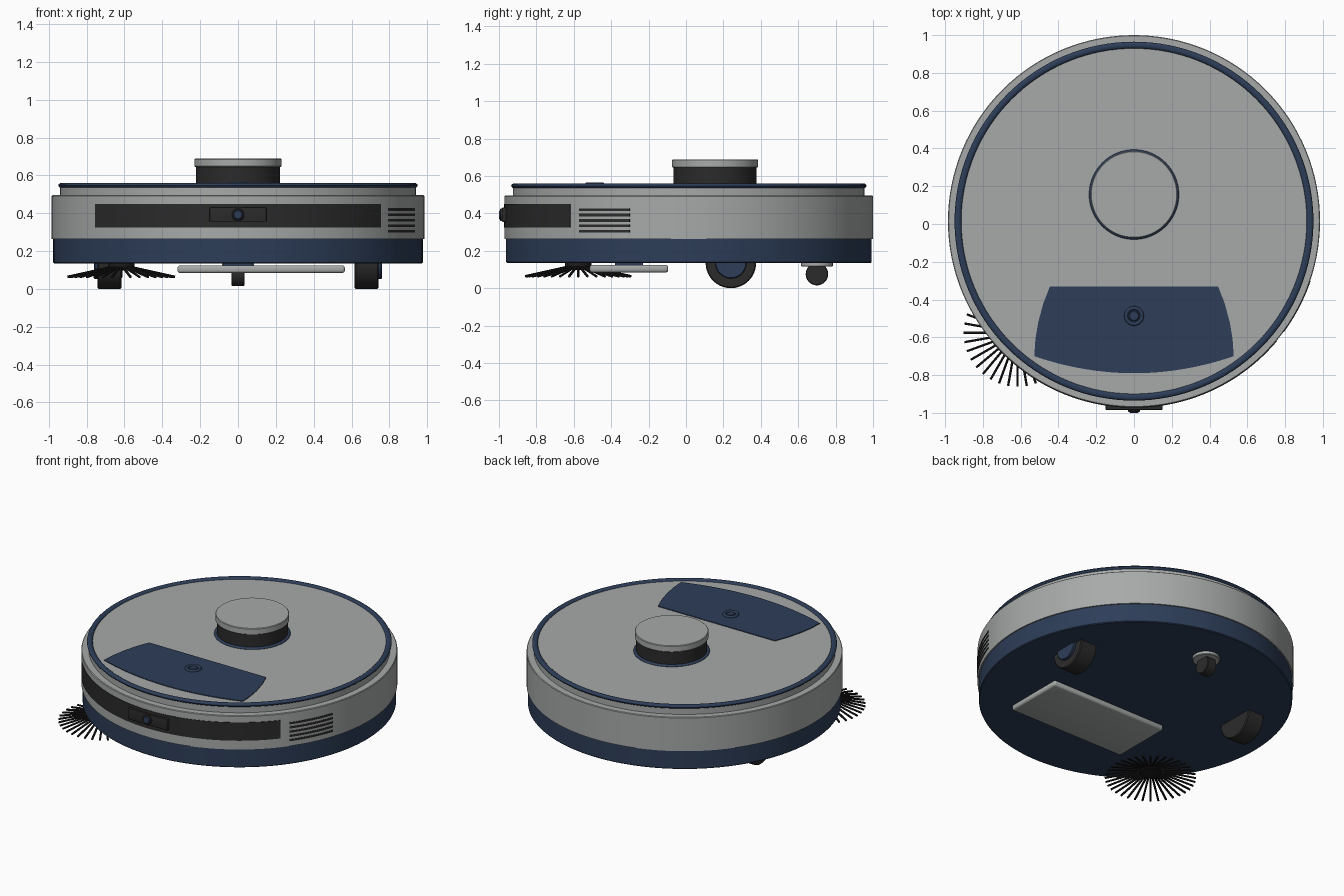
import bpy, bmesh, math
from math import sin, cos, radians, pi
from mathutils import Matrix, Vector

cube = bpy.data.objects.get("Cube")
if cube:
    bpy.data.objects.remove(cube, do_unlink=True)

CY = 0.015  # body axis sits slightly behind the origin


def material(name, rgb):
    m = bpy.data.materials.new(name)
    m.use_nodes = True
    m.diffuse_color = (*rgb, 1)
    m.node_tree.nodes["Principled BSDF"].inputs["Base Color"].default_value = (*rgb, 1)
    return m


GREY = material("body grey", (0.39, 0.40, 0.40))
NAVY = material("navy blue", (0.026, 0.047, 0.098))
DARK = material("charcoal", (0.024, 0.024, 0.024))
BLACK = material("bristle black", (0.013, 0.011, 0.012))


def finish(name, bm, mat):
    bmesh.ops.recalc_face_normals(bm, faces=bm.faces)
    mesh = bpy.data.meshes.new(name)
    bm.to_mesh(mesh)
    bm.free()
    mesh.materials.append(mat)
    mesh.shade_smooth()
    mesh.set_sharp_from_angle(angle=radians(35))
    ob = bpy.data.objects.new(name, mesh)
    bpy.context.collection.objects.link(ob)
    return ob


def lathe(name, profile, mat, center=(0, CY, 0), axis="Z", steps=128, closed=False):
    """Revolve (radius, height) points about an axis through center."""
    bm = bmesh.new()
    vs = [bm.verts.new((r, 0, h)) for r, h in profile]
    pairs = list(zip(vs, vs[1:])) + ([(vs[-1], vs[0])] if closed else [])
    es = [bm.edges.new(p) for p in pairs]
    bmesh.ops.spin(bm, geom=vs + es, cent=(0, 0, 0), axis=(0, 0, 1),
                   angle=2 * pi, steps=steps, use_duplicate=False)
    bmesh.ops.remove_doubles(bm, verts=bm.verts, dist=0.0001)
    direction = {"X": (1, 0, 0), "-X": (-1, 0, 0), "-Y": (0, -1, 0), "Z": (0, 0, 1)}[axis]
    turn = Vector((0, 0, 1)).rotation_difference(Vector(direction)).to_matrix().to_4x4()
    bmesh.ops.transform(bm, matrix=Matrix.Translation(center) @ turn, verts=bm.verts)
    return finish(name, bm, mat)


def disc(name, r, h0, h1, mat, center, axis="Z", steps=48, bevel=0.004):
    b = bevel
    return lathe(name, [(0, h0), (r - b, h0), (r, h0 + b), (r, h1 - b), (r - b, h1), (0, h1)],
                 mat, center, axis, steps)


def ring(name, r, half_w, half_h, z, mat, center, steps=128):
    pts = [(r + half_w * cos(a * pi / 6), z + half_h * sin(a * pi / 6)) for a in range(12)]
    return lathe(name, pts, mat, center, "Z", steps, closed=True)


def box(name, lo, hi, mat, bevel=0.0):
    bm = bmesh.new()
    bmesh.ops.create_cube(bm, size=1)
    for v in bm.verts:
        v.co = [(a + b) / 2 + c * (b - a) for a, b, c in zip(lo, hi, v.co)]
    if bevel:
        bmesh.ops.bevel(bm, geom=bm.edges[:], offset=bevel, segments=3, profile=0.5, affect="EDGES")
    return finish(name, bm, mat)


def prism(name, outline, z0, z1, mat):
    bm = bmesh.new()
    face = bm.faces.new([bm.verts.new((x, y, z0)) for x, y in outline])
    top = bmesh.ops.extrude_face_region(bm, geom=[face])["geom"]
    bmesh.ops.translate(bm, vec=(0, 0, z1 - z0),
                        verts=[g for g in top if isinstance(g, bmesh.types.BMVert)])
    return finish(name, bm, mat)


def wall_band(name, a0, a1, z0, z1, r0, r1, mat, n=32):
    """Curved plate hugging the round wall between two angles in degrees."""
    bm = bmesh.new()
    loops = []
    for i in range(n + 1):
        a = radians(a0 + (a1 - a0) * i / n)
        loops.append([bm.verts.new((r * cos(a), CY + r * sin(a), z))
                      for r, z in ((r0, z0), (r1, z0), (r1, z1), (r0, z1))])
    for p, q in zip(loops, loops[1:]):
        for k in range(4):
            bm.faces.new((p[k], p[k - 1], q[k - 1], q[k]))
    bm.faces.new(loops[0])
    bm.faces.new(loops[-1])
    return finish(name, bm, mat)


# Round body: navy base, grey shell with a stepped deck, navy trim ring
lathe("base", [(0, 0.135), (0.972, 0.135), (0.977, 0.14), (0.977, 0.27), (0, 0.27)], NAVY)
lathe("shell", [(0, 0.263), (0.985, 0.263), (0.985, 0.491), (0.981, 0.495), (0.94, 0.495),
                (0.94, 0.548), (0, 0.548)], GREY)
ring("trim_ring", 0.932, 0.018, 0.013, 0.547, NAVY, (0, CY, 0))

# Sensor turret
TURRET = (0, 0.156, 0)
ring("turret_collar", 0.225, 0.013, 0.010, 0.549, NAVY, TURRET)
disc("turret_drum", 0.222, 0.54, 0.65, DARK, TURRET, steps=96)
disc("turret_cap", 0.23, 0.645, 0.689, GREY, TURRET, steps=96)

# Bin lid on the deck, with bowed sides and front
side = [(0.445, -0.33), (0.48, -0.42), (0.507, -0.52), (0.522, -0.61), (0.528, -0.70)]
bow = [(0.528 * cos(i * pi / 24), 0) for i in range(1, 24)]
bow = [(x, -0.79 + 0.09 * (x / 0.528) ** 2) for x, _ in bow]
prism("bin_lid", side + bow + [(-x, y) for x, y in reversed(side)], 0.545, 0.553, NAVY)
BUTTON = (0, -0.487, 0)
ring("button_ring", 0.042, 0.010, 0.010, 0.555, NAVY, BUTTON, 48)
disc("button", 0.027, 0.55, 0.560, NAVY, BUTTON)

# Front window with camera
wall_band("front_window", 220, 320, 0.325, 0.45, 0.975, 0.988, DARK, 64)
box("camera_plate", (-0.15, -0.984, 0.355), (0.15, -0.95, 0.43), DARK, 0.003)
disc("camera_housing", 0.033, 0.0, 0.045, DARK, (0, -0.95, 0.392), "-Y")
disc("camera_lens", 0.026, 0.0, 0.05, NAVY, (0, -0.95, 0.392), "-Y", bevel=0.006)

# Side air vents
for i in range(5):
    z = 0.304 + i * 0.029
    wall_band(f"vent_slot_{i + 1}", -36.5, -18.7, z - 0.007, z + 0.007, 0.975, 0.987, DARK, 16)

# Drive wheels with outer hubs
for label, s in (("left", 1), ("right", -1)):
    pos = (s * 0.68, 0.24, 0.135)
    axis = "X" if s > 0 else "-X"
    disc(f"{label}_wheel", 0.135, -0.063, 0.063, DARK, pos, axis, 64, 0.006)
    disc(f"{label}_wheel_hub", 0.083, 0.05, 0.08, NAVY, pos, axis)

# Caster
disc("caster_mount", 0.085, 0.115, 0.14, GREY, (0, 0.70, 0))
disc("caster_wheel", 0.06, -0.035, 0.035, DARK, (0, 0.70, 0.075), "X")

# Roller cover
box("roller_cover", (-0.32, -0.515, 0.084), (0.565, -0.095, 0.124), GREY, 0.014)
box("roller_mount", (-0.08, -0.38, 0.11), (0.08, -0.23, 0.14), NAVY)

# Side brush: hub with drooping bristles
BRUSH = Vector((-0.617, -0.576, 0))
disc("brush_hub", 0.07, 0.098, 0.14, BLACK, BRUSH)
bm = bmesh.new()
for i in range(36):
    a = 2 * pi * i / 36
    start = BRUSH + Vector((0.05 * cos(a), 0.05 * sin(a), 0.115))
    end = BRUSH + Vector((0.284 * cos(a), 0.284 * sin(a), 0.063))
    d = end - start
    place = Matrix.Translation((start + end) / 2) @ d.to_track_quat("Z", "Y").to_matrix().to_4x4()
    bmesh.ops.create_cone(bm, cap_ends=True, segments=6, radius1=0.007, radius2=0.007,
                          depth=d.length, matrix=place)
finish("brush_bristles", bm, BLACK)
